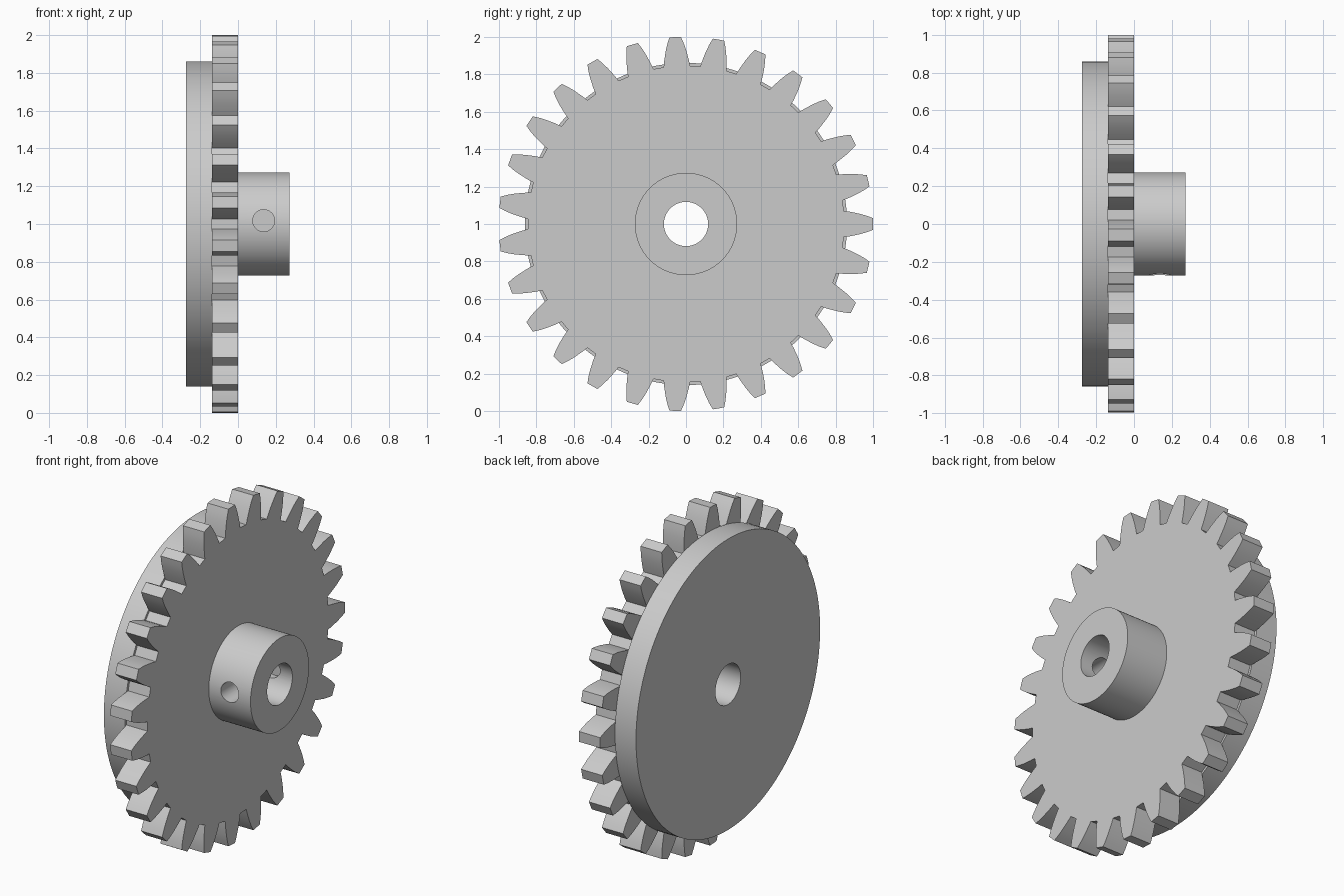
import bpy
import bmesh
from math import cos, sin, radians, tau
from mathutils import Matrix, Vector

default = bpy.data.objects.get("Cube")
if default:
    bpy.data.objects.remove(default, do_unlink=True)

TEETH = 27
AXIS_HEIGHT = 1.0

grey = bpy.data.materials.new("plain grey")
grey.use_nodes = True
grey.diffuse_color = (0.6, 0.6, 0.6, 1)
grey.node_tree.nodes["Principled BSDF"].inputs["Base Color"].default_value = (0.6, 0.6, 0.6, 1)


def polar(radius, angle):
    return radius * cos(angle), radius * sin(angle)


def circle(radius, sides=128):
    return [polar(radius, tau * i / sides) for i in range(sides)]


def prism(name, outline, start, end):
    """Extrude a (y, z) outline along the x axis."""
    bm = bmesh.new()
    face = bm.faces.new([bm.verts.new((start, y, AXIS_HEIGHT + z)) for y, z in outline])
    top = bmesh.ops.extrude_face_region(bm, geom=[face])["geom"]
    moved = [v for v in top if isinstance(v, bmesh.types.BMVert)]
    bmesh.ops.translate(bm, verts=moved, vec=Vector((end - start, 0, 0)))
    bmesh.ops.recalc_face_normals(bm, faces=bm.faces)
    mesh = bpy.data.meshes.new(name)
    bm.to_mesh(mesh)
    bm.free()
    mesh.materials.append(grey)
    obj = bpy.data.objects.new(name, mesh)
    bpy.context.collection.objects.link(obj)
    return obj


def cut(obj, cutter):
    """Subtract the cutter and bake the result into the mesh."""
    mod = obj.modifiers.new("cut", "BOOLEAN")
    mod.operation = "DIFFERENCE"
    mod.solver = "EXACT"
    mod.object = cutter
    bpy.context.view_layer.update()
    graph = bpy.context.evaluated_depsgraph_get()
    baked = bpy.data.meshes.new_from_object(obj.evaluated_get(graph))
    obj.modifiers.clear()
    obj.data = baked


# Tooth flank: radius and half angle in degrees, from root to tip
flank = [(0.845, 4.8), (0.88, 4.25), (0.93, 3.35), (0.968, 2.55), (1.0, 1.75)]
gear_outline = []
for i in range(TEETH):
    middle = tau * i / TEETH
    gear_outline += [polar(r, middle - radians(a)) for r, a in flank]
    gear_outline += [polar(r, middle + radians(a)) for r, a in reversed(flank)]

# Main parts, side by side along the axle
backing_disc = prism("backing_disc", circle(0.86), -0.275, -0.138)
toothed_wheel = prism("toothed_wheel", gear_outline, -0.138, 0)
hub = prism("hub", circle(0.273), 0, 0.273)
parts = [backing_disc, toothed_wheel, hub]

# Axle bore through everything
bore = prism("bore_cutter", circle(0.118, 64), -0.5, 0.5)
bore.hide_render = True
for part in parts:
    cut(part, bore)

# Set screw hole from the front, ending just inside the far bore wall
screw = prism("screw_cutter", circle(0.058, 48), -0.4, 0.15)
turn = Matrix.Rotation(radians(90), 4, "Z")
screw.data.transform(Matrix.Translation((0.136, 0, 0.018)) @ turn)
screw.hide_render = True
cut(hub, screw)

for cutter in (bore, screw):
    bpy.data.objects.remove(cutter, do_unlink=True)

# Smooth round walls, crisp edges
for part in parts:
    part.data.shade_smooth()
    part.data.set_sharp_from_angle(angle=radians(25))
